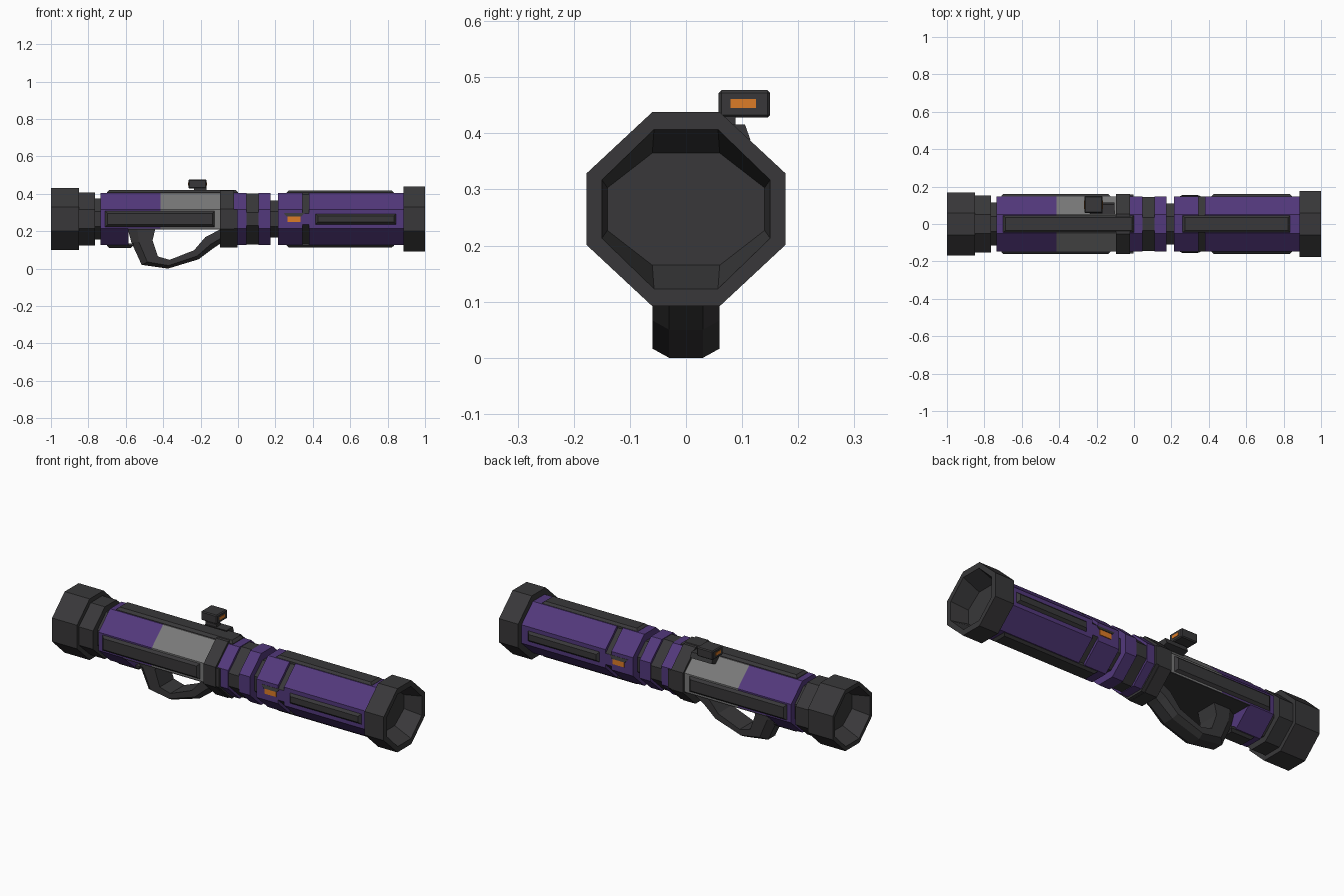
import bpy, bmesh

if "Cube" in bpy.data.objects:
    bpy.data.objects.remove(bpy.data.objects["Cube"])

CZ = 0.265  # height of the tube axis


def mat(name, r, g, b):
    m = bpy.data.materials.new(name)
    m.diffuse_color = (r, g, b, 1)
    m.use_nodes = True
    m.node_tree.nodes["Principled BSDF"].inputs["Base Color"].default_value = m.diffuse_color
    return m


DARK = mat("dark_grey", 0.04, 0.039, 0.041)
PURPLE = mat("purple", 0.085, 0.04, 0.2)
LIGHT = mat("light_grey", 0.19, 0.19, 0.19)
ORANGE = mat("orange", 0.72, 0.2, 0.02)


def loft(name, rings, *mats):
    """Skin a list of equal-length 3D rings and cap both ends."""
    bm = bmesh.new()
    vs = [[bm.verts.new(p) for p in ring] for ring in rings]
    n = len(rings[0])
    for a, b in zip(vs, vs[1:]):
        for i in range(n):
            j = (i + 1) % n
            bm.faces.new((a[i], a[j], b[j], b[i]))
    bm.faces.new(vs[0][::-1])
    bm.faces.new(vs[-1])
    bmesh.ops.recalc_face_normals(bm, faces=bm.faces)
    me = bpy.data.meshes.new(name)
    bm.to_mesh(me)
    bm.free()
    for m in mats:
        me.materials.append(m)
    ob = bpy.data.objects.new(name, me)
    bpy.context.collection.objects.link(ob)
    return ob


def octa(x, hy, hz, fy=0.05, fz=0.05):
    """Octagon across x: half sizes hy, hz and half flats fy, fz."""
    pts = [(hy, -fz), (hy, fz), (fy, hz), (-fy, hz),
           (-hy, fz), (-hy, -fz), (-fy, -hz), (fy, -hz)]
    return [(x, y, CZ + z) for y, z in pts]


def tube(name, x0, x1, hy, hz, m, fy=0.05, fz=0.05):
    return loft(name, [octa(x0, hy, hz, fy, fz), octa(x1, hy, hz, fy, fz)], m)


def rail(name, x0, x1, w, base, top, side, m=DARK):
    """Raised strip with tapered edges; side is 'y' or 'z' plus a sign."""
    s = 1 if side[1] == "+" else -1
    t = 0.012
    rings = []
    for h, d in ((base, 0), ((base + top) / 2, 0), (top, t)):
        quad = [(x0 + d, -w + d), (x1 - d, -w + d), (x1 - d, w - d), (x0 + d, w - d)]
        if side[0] == "y":
            rings.append([(x, s * h, CZ + v) for x, v in quad])
        else:
            rings.append([(x, v, CZ + s * h) for x, v in quad])
    return loft(name, rings, m)


def box(name, x, y, z, m, bevel=0):
    rings = [[(x[0], y[0], k), (x[1], y[0], k), (x[1], y[1], k), (x[0], y[1], k)] for k in z]
    ob = loft(name, rings, m)
    if bevel:
        b = ob.modifiers.new("bevel", "BEVEL")
        b.width = bevel
        b.segments = 1
    return ob


# Hollow end caps
for name, s, inner, hy, hz in (("muzzle", 1, 0.885, 0.177, 0.173),
                               ("rear_cap", -1, 0.85, 0.168, 0.166)):
    loft(name, [octa(s * inner, hy, hz, 0.06, 0.064),
                octa(s, hy, hz, 0.06, 0.064),
                octa(s, 0.15, 0.142, 0.057, 0.052),
                octa(s * 0.9, 0.14, 0.1, 0.06, 0.038)], DARK)

# Collar and recessed necks
tube("rear_collar", -0.852, -0.765, 0.152, 0.142, DARK)
tube("rear_neck", -0.77, -0.73, 0.115, 0.11, DARK, 0.04, 0.04)
tube("middle_neck", 0.17, 0.22, 0.11, 0.1, DARK, 0.04, 0.04)

# Rear tube, cut away above the grip
HY, HZ = 0.148, 0.14
tube("rear_tube", -0.735, -0.585, HY, HZ, PURPLE)
for name, x0, x1, m in (("rear_tube_upper", -0.585, -0.415, PURPLE),
                        ("grey_shell", -0.415, -0.095, LIGHT)):
    loft(name, [octa(x0, HY, HZ)[:6], octa(x1, HY, HZ)[:6]], m)
box("underside_plate", (-0.588, -0.09), (-HY, HY), (0.21, 0.2155), DARK)

# Middle bands
tube("front_clamp", -0.095, -0.022, 0.16, 0.153, DARK, 0.054, 0.054)
loft("clamp_foot", [[o for o in octa(x, 0.159, 0.152)[4:] + octa(x, 0.159, 0.152)[:2]]
                    for x in (-0.03, -0.002)], DARK)
tube("middle_band_a", -0.03, 0.045, HY, HZ, PURPLE)
tube("groove_band", 0.045, 0.11, HY - 0.003, HZ - 0.003, DARK, 0.035, 0.035)
tube("middle_band_b", 0.11, 0.175, HY, HZ, PURPLE)

# Front tube with notches in its diagonal faces
tube("front_tube_collar", 0.215, 0.345, HY, HZ, PURPLE)
slot = loft("notch_band", [octa(0.345, HY, HZ, 0.03, 0.03),
                           octa(0.38, HY, HZ, 0.03, 0.03)], PURPLE, DARK)
for p in slot.data.polygons:
    n = p.normal
    p.material_index = int(abs(n.y) > 0.2 and abs(n.z) > 0.2)
tube("front_tube", 0.38, 0.89, HY, HZ, PURPLE)

# Raised strips
rail("rear_top_rail", -0.7, 0.0, 0.046, 0.13, 0.156, "z+")
rail("rear_bottom_rail", -0.7, -0.56, 0.046, 0.13, 0.154, "z-")
for s, side in (("-", "right"), ("+", "left")):
    rail("rear_rail_" + side, -0.71, -0.125, 0.042, 0.135, 0.161, "y" + s)
    rail("front_rail_" + side, 0.415, 0.845, 0.028, 0.135, 0.161, "y" + s)
for s, side in (("+", "top"), ("-", "bottom")):
    rail("front_rail_" + side, 0.26, 0.835, 0.046, 0.13, 0.152, "z" + s)

# Side indicator lights with hoods
for s, side in ((-1, "right"), (1, "left")):
    y = sorted((s * 0.14, s * 0.152))
    box("light_" + side, (0.265, 0.335), y, (0.25, 0.279), ORANGE)
    loft("light_hood_" + side, [[(0.245, s * 0.14, 0.296), (0.355, s * 0.14, 0.296),
                                 (0.34, s * 0.14, 0.279), (0.26, s * 0.14, 0.279)],
                                [(0.245, s * 0.149, 0.296), (0.355, s * 0.149, 0.296),
                                 (0.34, s * 0.155, 0.279), (0.26, s * 0.155, 0.279)]], DARK)

# Loop grip: paired outer and inner outline points
outer = [(-0.592, 0.222), (-0.57, 0.14), (-0.515, 0.02), (-0.375, 0.0),
         (-0.21, 0.05), (-0.13, 0.11), (-0.085, 0.14)]
inner = [(-0.44, 0.222), (-0.457, 0.15), (-0.428, 0.065), (-0.365, 0.047),
         (-0.235, 0.098), (-0.175, 0.168), (-0.085, 0.215)]
rings = []
for (ox, oz), (ix, iz) in zip(outer, inner):
    cx, cz = ox + (ix - ox) * 0.35, oz + (iz - oz) * 0.35
    rings.append([(ox, -0.03, oz), (cx, -0.06, cz), (ix, -0.06, iz),
                  (ix, 0.06, iz), (cx, 0.06, cz), (ox, 0.03, oz)])
loft("grip", rings, DARK)

# Offset sight
box("sight_body", (-0.265, -0.168), (0.058, 0.15), (0.428, 0.477), DARK, 0.005)
box("sight_stem", (-0.235, -0.168), (0.055, 0.088), (0.385, 0.43), DARK)
loft("sight_foot", [[(x, 0.05, 0.416), (x, 0.105, 0.416), (x, 0.115, 0.388), (x, 0.06, 0.37)]
                    for x in (-0.235, -0.105)], DARK)
for name, x in (("sight_lens_front", (-0.17, -0.166)), ("sight_lens_rear", (-0.267, -0.263))):
    box(name, x, (0.079, 0.125), (0.445, 0.461), ORANGE)
